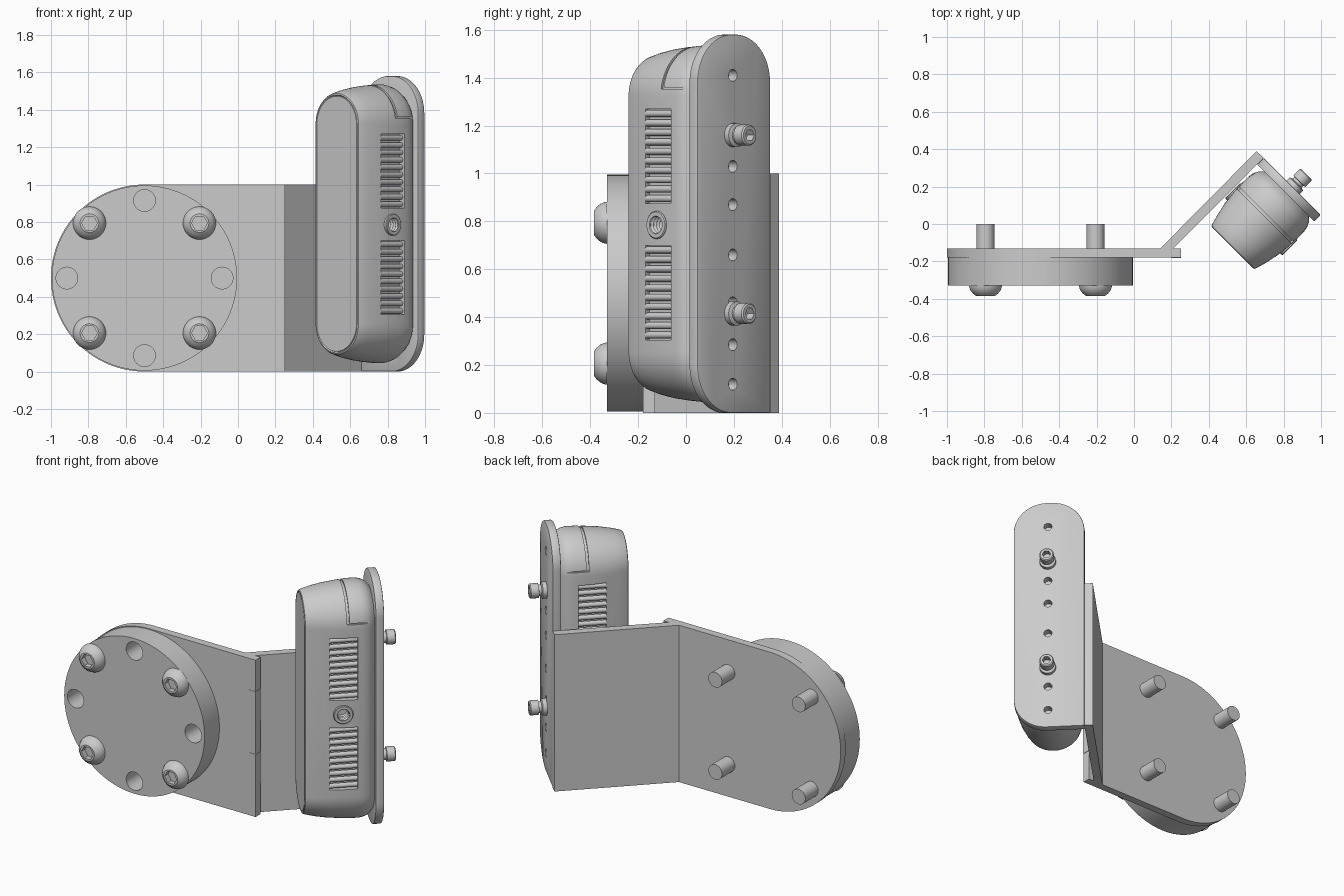
import bpy, bmesh, math
from mathutils import Matrix, Vector

if "Cube" in bpy.data.objects:
    bpy.data.objects.remove(bpy.data.objects["Cube"])

I = Matrix.Identity(4)
# plane xz extruded along y
XZ = Matrix(((1, 0, 0, 0), (0, 0, 1, 0), (0, 1, 0, 0), (0, 0, 0, 1)))
# angled frame: u along the end plate, w outwards to the back, z up
ROT = Matrix.Rotation(math.radians(-45), 4, 'Z')
ZC, UC = 0.79, 0.463        # centre of the boxed unit


def finish(name, bm, mat):
    bm.transform(mat)
    bmesh.ops.recalc_face_normals(bm, faces=bm.faces)
    me = bpy.data.meshes.new(name)
    bm.to_mesh(me)
    bm.free()
    ob = bpy.data.objects.new(name, me)
    bpy.context.collection.objects.link(ob)
    return ob


def loft(name, rings, mat=I):
    bm = bmesh.new()
    vs = [[bm.verts.new(p) for p in r] for r in rings]
    n = len(vs[0])
    for a, b in zip(vs, vs[1:]):
        for i in range(n):
            bm.faces.new((a[i], a[(i + 1) % n], b[(i + 1) % n], b[i]))
    bm.faces.new(vs[0])
    bm.faces.new(vs[-1])
    return finish(name, bm, mat)


def prism(name, pts, a, b, mat=I):
    return loft(name, [[(x, y, h) for x, y in pts] for h in (a, b)], mat)


def box(name, lo, hi, mat=I):
    return prism(name, [(lo[0], lo[1]), (hi[0], lo[1]), (hi[0], hi[1]), (lo[0], hi[1])],
                 lo[2], hi[2], mat)


def lathe(name, prof, origin, axis, frame=I, n=40):
    """Solid of (radius, distance) stations along an axis."""
    mat = frame @ Matrix.Translation(origin) @ Vector(axis).to_track_quat('Z', 'Y').to_matrix().to_4x4()
    t = [2 * math.pi * i / n for i in range(n)]
    return loft(name, [[(r * math.cos(a), r * math.sin(a), d) for a in t] for r, d in prof], mat)


def arc(cx, cy, r, a0, a1, n=20):
    return [(cx + r * math.cos(math.radians(a0 + (a1 - a0) * i / n)),
             cy + r * math.sin(math.radians(a0 + (a1 - a0) * i / n))) for i in range(n + 1)]


def stadium(hw, hh):
    return arc(UC, ZC + hh - hw, hw, 0, 180, 28) + arc(UC, ZC - hh + hw, hw, 180, 360, 28)


def select(ob):
    bpy.ops.object.select_all(action='DESELECT')
    ob.select_set(True)
    bpy.context.view_layer.objects.active = ob


def cut(ob, *cutters):
    for c in cutters:
        m = ob.modifiers.new('cut', 'BOOLEAN')
        m.operation, m.solver, m.object = 'DIFFERENCE', 'EXACT', c
        select(ob)
        bpy.ops.object.modifier_apply(modifier=m.name)
        bpy.data.objects.remove(c)


def bevel(ob, width):
    m = ob.modifiers.new('bevel', 'BEVEL')
    m.width, m.segments, m.limit_method = width, 2, 'ANGLE'
    m.angle_limit = math.radians(50)
    select(ob)
    bpy.ops.object.modifier_apply(modifier=m.name)


# mounting plate with a round end, and the flush joint tabs
prism('mounting_plate', arc(-0.5, 0.5, 0.5, 90, 270, 64) + [(0.25, 0), (0.25, 1)], -0.18, -0.13, XZ)
for z in (0.2, 0.6):
    box('joint_tab', (0.2, -0.182, z), (0.252, -0.132, z + 0.2))

# round disc with four holes
disc = lathe('disc', [(0.495, 0), (0.495, 0.15)], (-0.5, -0.18, 0.5), (0, -1, 0), n=96)
for dx, dz in ((0.415, 0), (-0.415, 0), (0, 0.415), (0, -0.415)):
    cut(disc, lathe('cutter', [(0.058, -0.1), (0.058, 0.3)], (-0.5 + dx, -0.18, 0.5 + dz), (0, -1, 0)))

# dome-headed bolts
for sx in (-1, 1):
    for sz in (-1, 1):
        at = (-0.5 + 0.294 * sx, -0.33, 0.5 + 0.294 * sz)
        bolt = lathe('disc_bolt', [(0.048, -0.33), (0.048, 0), (0.088, 0), (0.086, 0.012), (0.079, 0.028),
                                   (0.066, 0.043), (0.05, 0.055)], at, (0, -1, 0))
        cut(bolt, lathe('cutter', [(0.042, 0.02), (0.042, 0.1)], at, (0, -1, 0), n=6))

# angled arm plate
prism('arm_plate', [(0.14, -0.131), (0.211, -0.131), (0.693, 0.354), (0.655, 0.389)], 0, 1)

# end plate: rounded on top and on the outer bottom corner, with a row of holes
end = prism('end_plate', arc(0.472, 1.38, 0.2, 0, 90) + arc(0.44, 1.38, 0.2, 90, 180)
            + [(0.24, 0)] + arc(0.472, 0.2, 0.2, 270, 360), 0.69, 0.74, ROT @ XZ)
bevel(end, 0.006)
for z in (0.12, 0.285, 0.46, 0.66, 0.87, 1.03, 1.41):
    cut(end, lathe('cutter', [(0.025, -0.1), (0.025, 0.1)], (UC, 0.715, z), (0, 1, 0), ROT, 24))

# cap screws through the end plate
for z in (0.415, 1.16):
    screw = lathe('end_screw', [(0.05, -0.03), (0.05, 0.025), (0.034, 0.03), (0.034, 0.045), (0.044, 0.047),
                                (0.044, 0.094), (0.038, 0.1)], (UC, 0.74, z), (0, 1, 0), ROT, 32)
    cut(screw, lathe('cutter', [(0.026, 0.06), (0.026, 0.2)], (UC, 0.74, z), (0, 1, 0), ROT, 6))

# boxed unit: lofted rounded body (w, half width, half height)
stations = [(0.283, 0.15, 0.682), (0.288, 0.152, 0.684), (0.283, 0.156, 0.69), (0.286, 0.162, 0.697),
            (0.296, 0.167, 0.703), (0.35, 0.182, 0.717), (0.42, 0.197, 0.73), (0.5, 0.207, 0.739),
            (0.56, 0.21, 0.744), (0.615, 0.209, 0.745), (0.645, 0.203, 0.738), (0.67, 0.19, 0.724),
            (0.691, 0.168, 0.7)]
body = loft('unit_body', [[(u, w, z) for u, z in stadium(hw, hh)] for w, hw, hh in stations], ROT)

# seam groove over the top, running back along the sides
for lo, hi in (((0, 0.522, 1.36), (1, 0.537, 2)), ((0, 0.522, 1.352), (1, 0.7, 1.36))):
    groove = box('cutter', lo, hi, ROT)
    cut(groove, prism('cutter', stadium(0.199, 0.731), 0.4, 0.8, ROT @ XZ))
    cut(body, groove)

# side grilles with fins, and a threaded socket between them
for s in (-1, 1):
    u0, u1 = sorted((UC + s * 0.172, UC + s * 0.3))
    for z0 in (0.305, 0.875):
        cut(body, box('cutter', (u0, 0.42, z0), (u1, 0.585, z0 + 0.395), ROT))
        for i in range(10):
            z = z0 + 0.0198 + i * 0.0395
            lathe('grille_fin', [(0.0145, 0), (0.0145, 0.165)], (UC + s * 0.184, 0.42, z), (0, 1, 0), ROT, 16)
    at = (UC, 0.5, 0.785)
    axis = (s, 0, 0)
    socket = lathe('threaded_socket', [(0.058, 0.12), (0.058, 0.212), (0.054, 0.216)], at, axis, ROT)
    thread = [(0.034 + 0.008 * (i % 2), 0.14 + 0.009 * i) for i in range(10)]
    cut(body, lathe('cutter', [(0.05, 0.13), (0.05, 0.3)], at, axis, ROT))
    cut(socket, lathe('cutter', thread, at, axis, ROT))

# smooth shading with crisp edges
bpy.ops.object.select_all(action='SELECT')
bpy.ops.object.shade_smooth_by_angle(angle=math.radians(35))
